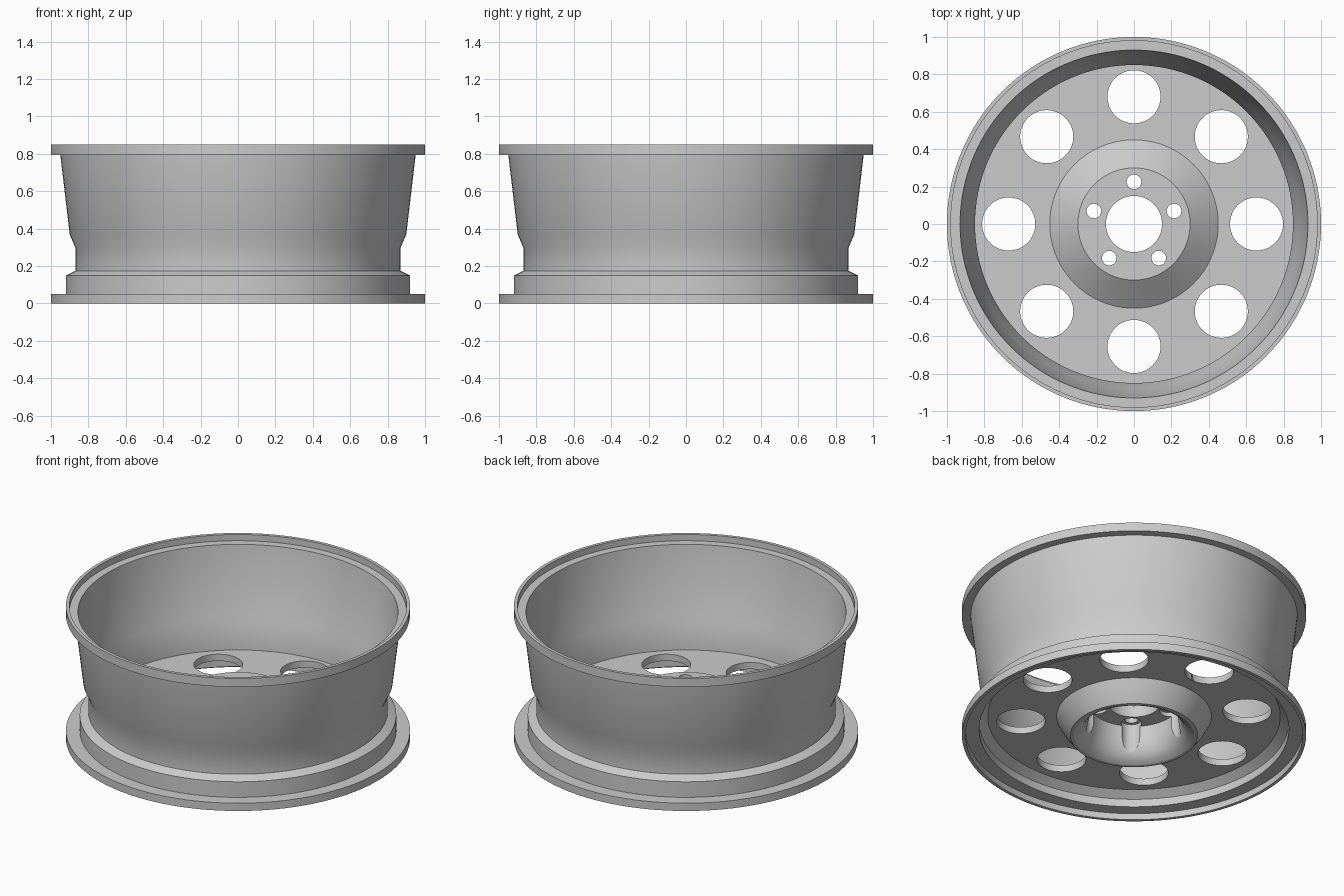
import bpy, bmesh
from math import cos, sin, pi, radians

if "Cube" in bpy.data.objects:
    bpy.data.objects.remove(bpy.data.objects["Cube"])

SEGMENTS = 128


def lathe(name, profile):
    """Revolve a closed (radius, z) profile around the z axis."""
    bm = bmesh.new()
    rings = []
    for i in range(SEGMENTS):
        a = 2 * pi * i / SEGMENTS
        rings.append([bm.verts.new((r * cos(a), r * sin(a), z)) for r, z in profile])
    n = len(profile)
    for i in range(SEGMENTS):
        p, q = rings[i], rings[(i + 1) % SEGMENTS]
        for j in range(n):
            k = (j + 1) % n
            bm.faces.new((p[j], q[j], q[k], p[k]))
    bmesh.ops.recalc_face_normals(bm, faces=bm.faces)
    mesh = bpy.data.meshes.new(name)
    bm.to_mesh(mesh)
    bm.free()
    obj = bpy.data.objects.new(name, mesh)
    bpy.context.collection.objects.link(obj)
    return obj


def activate(obj):
    bpy.ops.object.select_all(action='DESELECT')
    obj.select_set(True)
    bpy.context.view_layer.objects.active = obj


def drill(obj, x, y, radius, z0, z1, sides=48):
    """Cut a vertical round hole, then remove the cutter."""
    bpy.ops.mesh.primitive_cylinder_add(vertices=sides, radius=radius, depth=z1 - z0,
                                        location=(x, y, (z0 + z1) / 2))
    cutter = bpy.context.object
    cutter.hide_render = True
    mod = obj.modifiers.new("hole", 'BOOLEAN')
    mod.operation = 'DIFFERENCE'
    mod.solver = 'EXACT'
    mod.object = cutter
    activate(obj)
    bpy.ops.object.modifier_apply(modifier=mod.name)
    bpy.data.objects.remove(cutter, do_unlink=True)


# Barrel with its two flanges, bead seat and drop centre
barrel = lathe("rim_barrel", [
    (0.98, 0), (1, 0), (1, 0.05), (0.92, 0.05), (0.92, 0.15), (0.87, 0.175),
    (0.87, 0.30), (0.90, 0.37), (0.95, 0.795), (1, 0.795), (1, 0.85), (0.98, 0.85),
    (0.98, 0.81), (0.93, 0.81), (0.88, 0.37), (0.85, 0.30), (0.85, 0.127),
    (0.90, 0.09), (0.90, 0.04), (0.98, 0.04)])

# Flat disc with eight vent holes
disc = lathe("wheel_disc", [(0.43, 0.127), (0.86, 0.127), (0.86, 0.17), (0.43, 0.17)])
vent_radii = [0.655, 0.66, 0.68, 0.66, 0.67, 0.66, 0.655, 0.66]
for i, r in enumerate(vent_radii):
    a = i * pi / 4
    drill(disc, r * cos(a), r * sin(a), 0.142, 0.05, 0.25, 64)

# Hub: raised plate on top, flared collar below, central bore
hub = lathe("hub", [
    (0.15, 0.285), (0.30, 0.285), (0.45, 0.17), (0.45, 0.127), (0.415, 0.06),
    (0.37, 0), (0.35, 0), (0.32, 0.015), (0.29, 0.045), (0.27, 0.09),
    (0.26, 0.14), (0.26, 0.21), (0.15, 0.21)])

# Five bolt holes with wider sockets from below
for i in range(5):
    a = pi / 2 + i * 2 * pi / 5
    x, y = 0.225 * cos(a), 0.225 * sin(a)
    drill(hub, x, y, 0.06, -0.1, 0.235)
    drill(hub, x, y, 0.039, 0.1, 0.4)

for obj in (barrel, disc, hub):
    activate(obj)
    bpy.ops.object.shade_smooth_by_angle(angle=radians(25))
    obj.select_set(False)
